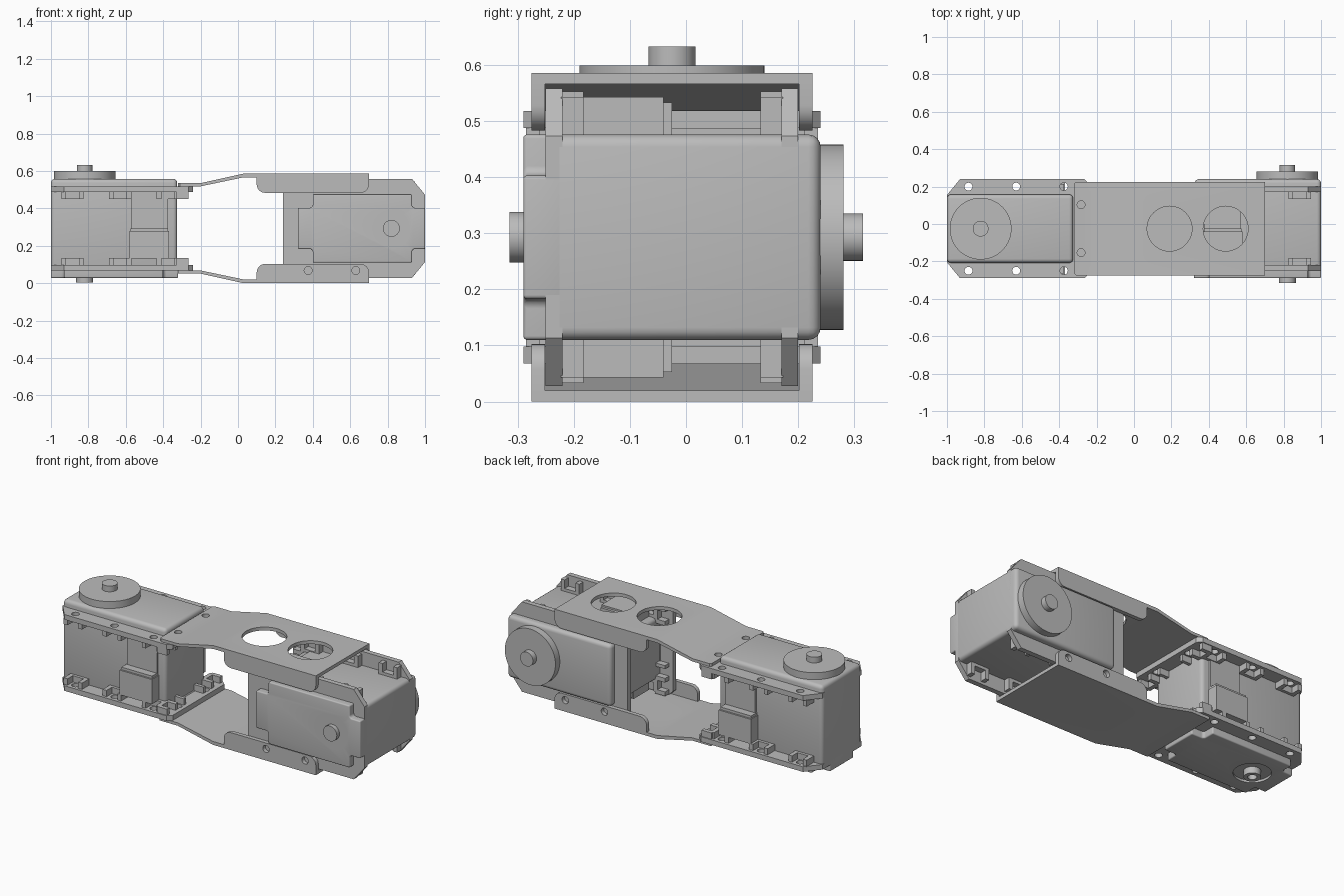
import bpy, bmesh, math
from mathutils import Matrix, Vector

if "Cube" in bpy.data.objects:
    bpy.data.objects.remove(bpy.data.objects["Cube"], do_unlink=True)

grey = bpy.data.materials.new("light grey plastic")
grey.use_nodes = True
colour = (0.5, 0.5, 0.5, 1)
grey.diffuse_color = colour
for node in grey.node_tree.nodes:
    if node.type == 'BSDF_PRINCIPLED':
        node.inputs["Base Color"].default_value = colour

parts = []


def disc(x, y, r, sides=48):
    turn = math.tau / sides
    return [(x + r * math.cos(i * turn), y + r * math.sin(i * turn)) for i in range(sides)]


def rect(x0, x1, y0, y1):
    return [(x0, y0), (x1, y0), (x1, y1), (x0, y1)]


def frame(origin, x, y, z):
    """Matrix taking outline x, outline y and extrusion axes to the model."""
    m = Matrix((x, y, z)).transposed().to_4x4()
    m.translation = Vector(origin)
    return m


def prisms(name, solids, m, keep=True):
    """One object from a list of (outline, low, high) extrusions."""
    bm = bmesh.new()
    for outline, low, high in solids:
        face = bm.faces.new([bm.verts.new((x, y, low)) for x, y in outline])
        grown = bmesh.ops.extrude_face_region(bm, geom=[face])["geom"]
        moved = [v for v in grown if isinstance(v, bmesh.types.BMVert)]
        bmesh.ops.translate(bm, verts=moved, vec=(0, 0, high - low))
        if not face.is_valid or len(face.link_faces if hasattr(face, "link_faces") else []) == 0:
            if face.is_valid and all(len(e.link_faces) > 2 for e in face.edges):
                bm.faces.remove(face)
    # Close any base left open by the extrusion
    open_edges = [e for e in bm.edges if len(e.link_faces) == 1]
    if open_edges:
        bmesh.ops.holes_fill(bm, edges=open_edges, sides=0)
    bm.transform(m)
    bmesh.ops.recalc_face_normals(bm, faces=bm.faces)
    mesh = bpy.data.meshes.new(name)
    bm.to_mesh(mesh)
    bm.free()
    mesh.materials.append(grey)
    obj = bpy.data.objects.new(name, mesh)
    bpy.context.collection.objects.link(obj)
    if keep:
        parts.append(obj)
    return obj


def modify(obj, kind, **settings):
    mod = obj.modifiers.new(kind.lower(), kind)
    for key, value in settings.items():
        setattr(mod, key, value)
    bpy.context.view_layer.objects.active = obj
    bpy.ops.object.modifier_apply(modifier=mod.name)


def soften(obj, width):
    modify(obj, 'BEVEL', width=width, segments=4, limit_method='ANGLE')


def cut(obj, solids, m):
    cutter = prisms("cutter", solids, m, keep=False)
    cutter.hide_render = True
    modify(obj, 'BOOLEAN', operation='DIFFERENCE', solver='EXACT', object=cutter)
    bpy.data.objects.remove(cutter, do_unlink=True)


SIDES = (-1, 1)
SCREWS = (0.115, 0.37, 0.625)
AXLE = 0.18


def servo(label, m):
    # Main case
    case = prisms(label + "_case", [(rect(0, 0.675, -0.183, 0.183), -0.222, 0.265)], m)
    soften(case, 0.022)

    # Cross shaped bottom cover with a round recess for the idler
    half = [(0, 0.11), (0.06, 0.11), (0.07, 0.12), (0.07, 0.183),
            (0.6, 0.183), (0.6, 0.12), (0.61, 0.11), (0.68, 0.11)]
    outline = half + [(x, -y) for x, y in reversed(half)]
    cover = prisms(label + "_bottom_cover", [(outline, -0.265, -0.19)], m)
    soften(cover, 0.014)
    cut(cover, [(disc(AXLE, 0, 0.1), -0.3, -0.252)], m)
    stub = prisms(label + "_idler_stub", [(disc(AXLE, 0, 0.045), -0.29, -0.24)], m)
    cut(stub, [(disc(AXLE, 0, 0.024), -0.3, -0.26)], m)

    # Output horn and its shaft
    prisms(label + "_horn", [(disc(AXLE, 0, 0.165, 64), 0.26, 0.306)], m)
    prisms(label + "_shaft", [(disc(AXLE, 0, 0.042), 0.3, 0.34)], m)

    # Mounting flanges with screw holes
    half = [(0, 0.18), (0.07, 0.265), (0.735, 0.265), (0.76, 0.24)]
    outline = half + [(x, -y) for x, y in reversed(half)]
    spots = [(x, s * 0.225) for x in SCREWS for s in SIDES]
    spots += [(0.717, s * 0.128) for s in SIDES]
    for s, word in zip(SIDES, ("lower", "upper")):
        low, high = sorted((s * 0.195, s * 0.225))
        flange = prisms(f"{label}_{word}_flange", [(outline, low, high)], m)
        cut(flange, [(disc(x, y, 0.021, 24), low - 0.01, high + 0.01) for x, y in spots], m)

        # Nut pockets on the inner face of each flange
        low, high = sorted((s * 0.158, s * 0.198))
        walls = []
        for x in SCREWS:
            for t in SIDES:
                for a, b, c, d in ((-0.06, -0.035, 0.18, 0.25), (0.035, 0.06, 0.18, 0.25),
                                   (-0.04, 0.04, 0.18, 0.2)):
                    y0, y1 = sorted((t * c, t * d))
                    walls.append((rect(x + a, x + b, y0, y1), low, high))
        for t in SIDES:
            for c, d in ((0.08, 0.1), (0.155, 0.18), (0.235, 0.26)):
                y0, y1 = sorted((t * c, t * d))
                walls.append((rect(0.67, 0.735, y0, y1), low, high))
        prisms(f"{label}_{word}_nut_pockets", walls, m)

    # Cable sockets on both long sides
    for t, word in zip(SIDES, ("near", "far")):
        y0, y1 = sorted((t * 0.17, t * 0.25))
        y2, y3 = sorted((t * 0.17, t * 0.24))
        y4, y5 = sorted((t * 0.17, t * 0.195))
        prisms(f"{label}_{word}_socket", [
            (rect(0.42, 0.63, y0, y1), -0.16, -0.015),
            (rect(0.425, 0.625, y2, y3), -0.015, 0.0),
            (rect(0.43, 0.625, y4, y5), 0.0, 0.195)], m)


CENTRE_Y, CENTRE_Z = -0.025, 0.293
X, Y, Z = Vector((1, 0, 0)), Vector((0, 1, 0)), Vector((0, 0, 1))
servo("upright_servo", frame((-1, CENTRE_Y, CENTRE_Z), X, Y, Z))
servo("sideways_servo", frame((1, CENTRE_Y, CENTRE_Z), -X, Z, Y))


# Joining brackets, one above and one below
def arc(x, y, r, start):
    return [(x + r * math.cos(start + i * math.pi / 12),
             y + r * math.sin(start + i * math.pi / 12)) for i in range(7)]


for s, word in zip(SIDES, ("lower", "upper")):
    side = frame((0, CENTRE_Y, CENTRE_Z), X, Z * s, Y)
    plan = frame((0, CENTRE_Y, CENTRE_Z), X, Y, Z * s)
    bend = [(-0.32, 0.225), (-0.2, 0.225), (0.03, 0.273), (0.7, 0.273),
            (0.7, 0.293), (0.03, 0.293), (-0.2, 0.242), (-0.32, 0.242)]
    plate = prisms(word + "_bracket_plate", [(bend, -0.25, 0.25)], side)
    holes = [disc(0.19, 0, 0.12), disc(0.49, 0, 0.12)]
    holes += [disc(-0.283, t * 0.128, 0.021, 24) for t in SIDES]
    holes += [[(-0.34, t * 0.22), (-0.29, t * 0.27), (-0.34, t * 0.27)] for t in SIDES]
    cut(plate, [(h, 0.2, 0.32) for h in holes], plan)

    # Folded side walls with rounded corners
    wall = arc(0.145, 0.235, 0.045, math.pi) + arc(0.655, 0.235, 0.045, 1.5 * math.pi)
    wall += [(0.7, 0.293), (0.1, 0.293)]
    for t, name in zip(SIDES, ("front", "back")):
        low, high = sorted((t * 0.226, t * 0.25))
        tab = prisms(f"{word}_bracket_{name}_wall", [(wall, low, high)], side)
        cut(tab, [(disc(x, 0.225, 0.021, 24), low - 0.01, high + 0.01)
                  for x in (0.375, 0.63)], side)

# Smooth rounded surfaces, keep hard edges crisp
bpy.ops.object.select_all(action='DESELECT')
for obj in parts:
    obj.select_set(True)
bpy.context.view_layer.objects.active = parts[0]
bpy.ops.object.shade_smooth_by_angle(angle=math.radians(30))
